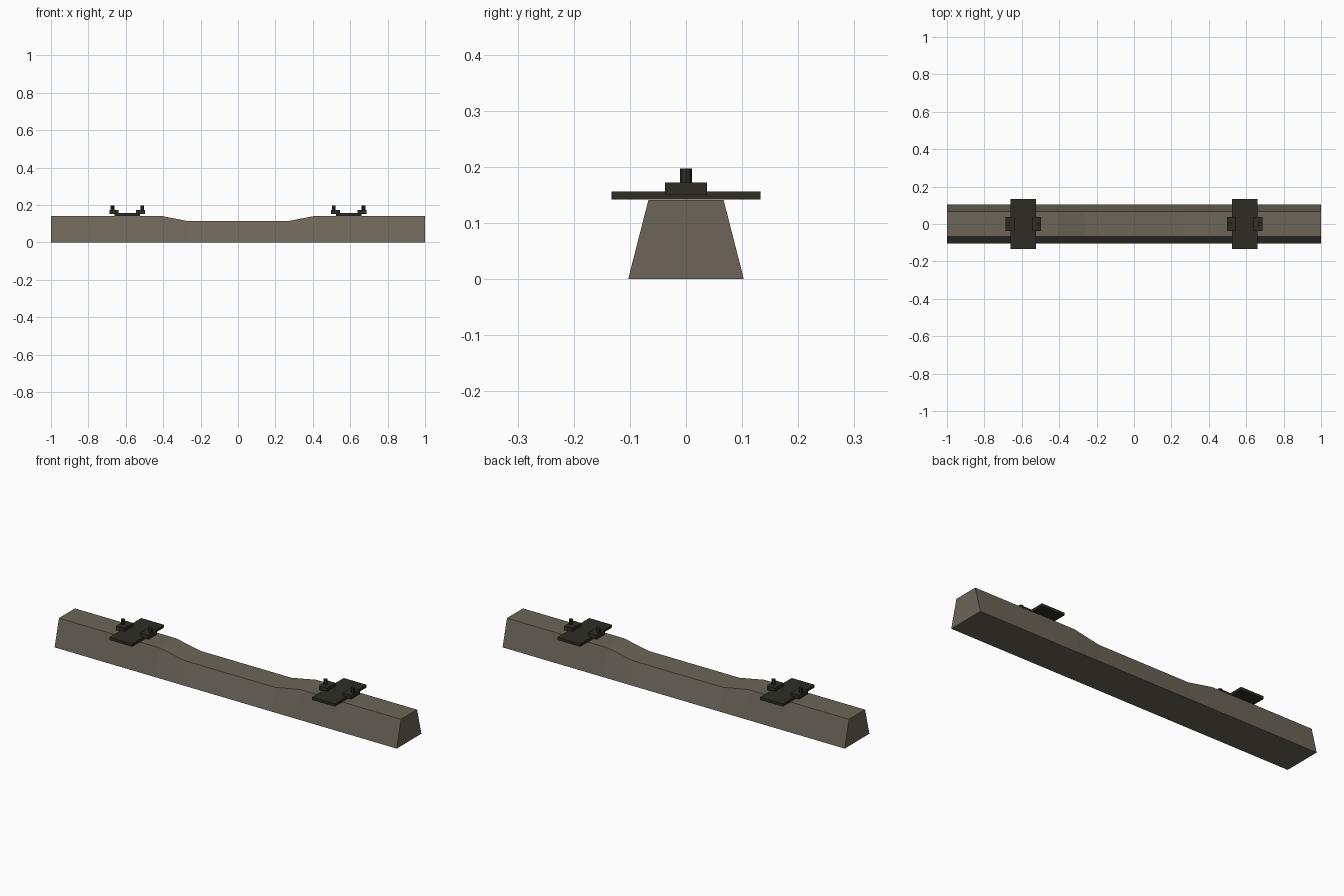
import bpy
import bmesh

cube = bpy.data.objects.get("Cube")
if cube:
    bpy.data.objects.remove(cube, do_unlink=True)


def make_material(name, colour):
    mat = bpy.data.materials.new(name)
    mat.use_nodes = True
    mat.diffuse_color = (*colour, 1)
    bsdf = mat.node_tree.nodes["Principled BSDF"]
    bsdf.inputs["Base Color"].default_value = (*colour, 1)
    bsdf.inputs["Roughness"].default_value = 0.9
    return mat


concrete = make_material("weathered_concrete", (0.15, 0.13, 0.10))
metal = make_material("dark_metal", (0.026, 0.027, 0.018))


def add_object(name, bm, mat):
    bmesh.ops.recalc_face_normals(bm, faces=bm.faces)
    mesh = bpy.data.meshes.new(name)
    bm.to_mesh(mesh)
    bm.free()
    mesh.materials.append(mat)
    obj = bpy.data.objects.new(name, mesh)
    bpy.context.collection.objects.link(obj)
    return obj


def add_box(name, low, high, mat):
    bm = bmesh.new()
    bmesh.ops.create_cube(bm, size=1)
    for v in bm.verts:
        v.co = [lo if c < 0 else hi for c, lo, hi in zip(v.co, low, high)]
    return add_object(name, bm, mat)


def add_bolt(name, x, bottom, top, radius):
    bm = bmesh.new()
    bmesh.ops.create_cone(bm, cap_ends=True, segments=8, radius1=radius,
                          radius2=radius, depth=top - bottom)
    bmesh.ops.translate(bm, vec=(x, 0, (top + bottom) / 2), verts=bm.verts)
    return add_object(name, bm, metal)


# Tapered beam with a lowered middle, lofted through trapezoid sections
stations = [(-1, 0.141), (-0.41, 0.141), (-0.265, 0.113),
            (0.265, 0.113), (0.41, 0.141), (1, 0.141)]
bm = bmesh.new()
rings = [[bm.verts.new(p) for p in ((x, -0.103, 0), (x, 0.103, 0),
                                    (x, 0.067, z), (x, -0.067, z))]
         for x, z in stations]
for a, b in zip(rings, rings[1:]):
    for i in range(4):
        j = (i + 1) % 4
        bm.faces.new((a[i], a[j], b[j], b[i]))
bm.faces.new(rings[0])
bm.faces.new(rings[-1])
add_object("sleeper_beam", bm, concrete)

# Rail seats: base plate with a clamp and bolt at each edge
for side, s in (("left", 1), ("right", -1)):
    cx = s * 0.592
    add_box(f"{side}_base_plate", (cx - 0.067, -0.133, 0.142),
            (cx + 0.067, 0.133, 0.156), metal)
    for end, e in (("outer", s), ("inner", -s)):
        mid = cx + e * 0.07
        add_box(f"{side}_{end}_clamp", (mid - 0.024, -0.037, 0.151),
                (mid + 0.024, 0.037, 0.172), metal)
        add_bolt(f"{side}_{end}_bolt", cx + e * 0.08, 0.16, 0.197, 0.0105)
